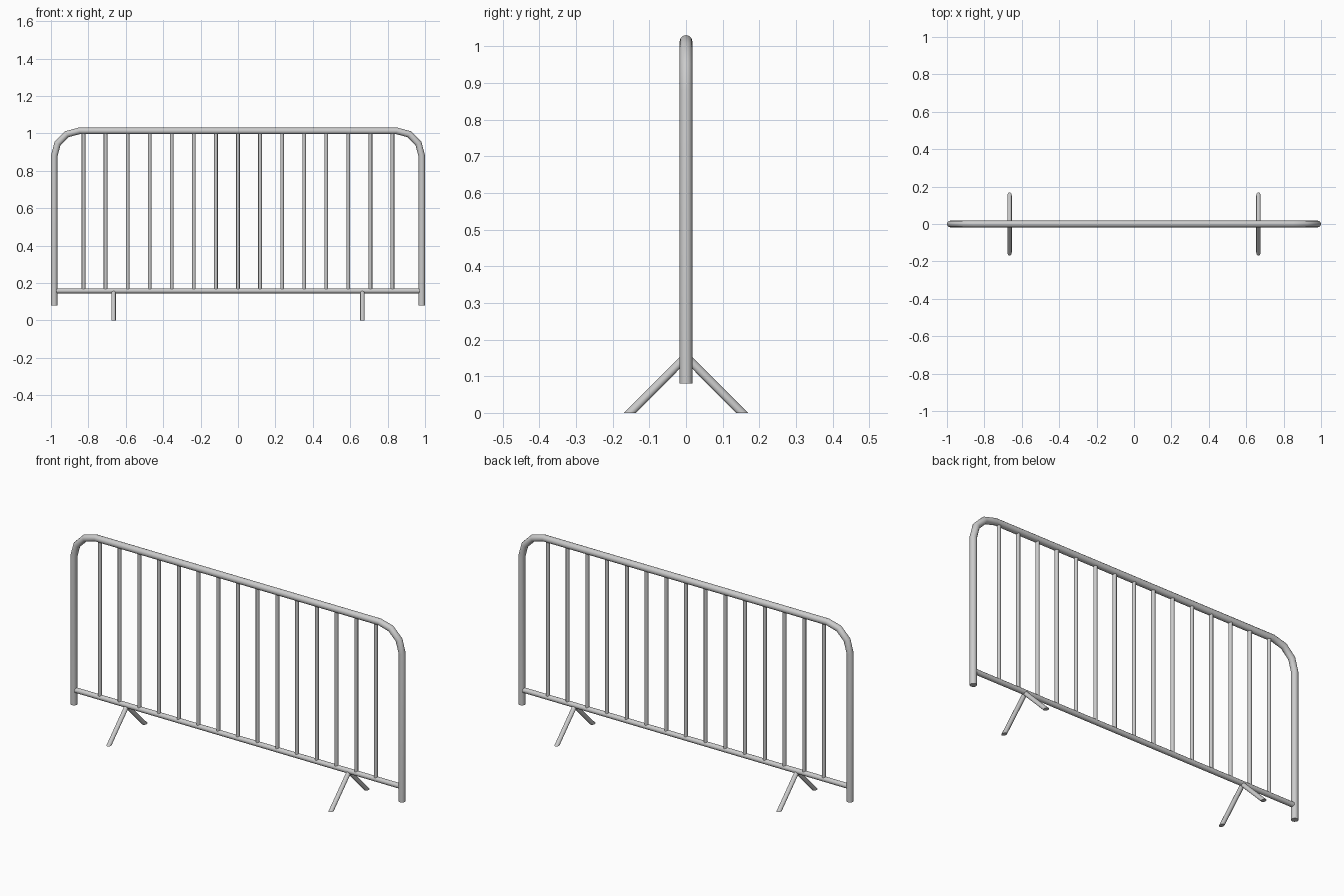
import bpy, bmesh, math
from mathutils import Vector

if "Cube" in bpy.data.objects:
    bpy.data.objects.remove(bpy.data.objects["Cube"])


def tube(name, pts, r, sides=12, start_n=None, end_n=None):
    """Capped, mitred tube along a path; optional end-plane normals."""
    pts = [Vector(p) for p in pts]
    dirs = [(b - a).normalized() for a, b in zip(pts, pts[1:])]
    # reference axis perpendicular to the (planar) path
    ref = Vector((0, 1, 0)) if abs(dirs[0].y) < 0.01 else Vector((1, 0, 0))
    bm = bmesh.new()
    rings = []
    for i, p in enumerate(pts):
        d = dirs[min(i, len(dirs) - 1)]
        n = (dirs[i - 1] + d).normalized() if 0 < i < len(pts) - 1 else d
        if i == 0 and start_n:
            n = Vector(start_n)
        if i == len(pts) - 1 and end_n:
            n = Vector(end_n)
        side = d.cross(ref)
        ring = []
        for k in range(sides):
            a = math.tau * k / sides
            o = ref * (math.cos(a) * r) + side * (math.sin(a) * r)
            o -= d * (o.dot(n) / d.dot(n))
            ring.append(bm.verts.new(p + o))
        rings.append(ring)
    for a, b in zip(rings, rings[1:]):
        for k in range(sides):
            j = (k + 1) % sides
            bm.faces.new((a[k], a[j], b[j], b[k]))
    bm.faces.new(rings[0][::-1])
    bm.faces.new(rings[-1])
    bmesh.ops.recalc_face_normals(bm, faces=bm.faces)
    me = bpy.data.meshes.new(name)
    bm.to_mesh(me)
    bm.free()
    ob = bpy.data.objects.new(name, me)
    bpy.context.collection.objects.link(ob)
    bpy.ops.object.select_all(action='DESELECT')
    ob.select_set(True)
    bpy.context.view_layer.objects.active = ob
    bpy.ops.object.shade_smooth_by_angle(angle=math.radians(35))
    return ob


# Outer frame: two posts and top rail with three-segment bends
R, X, TOP, BEND = 0.0175, 0.9825, 1.0135, 0.134
half = [(X, 0, 0.08)]
for i in range(4):
    a = math.radians(30 * i)
    half.append((X - BEND + BEND * math.cos(a), 0, TOP - BEND + BEND * math.sin(a)))
tube("outer_frame", half + [(-x, y, z) for x, y, z in reversed(half)], R)

# Bottom rail
RAIL_Z = 0.158
tube("bottom_rail", [(-0.975, 0, RAIL_Z), (0.975, 0, RAIL_Z)], 0.0135)

# Upright bars
for i in range(15):
    x = (i - 7) * 0.118
    tube(f"upright_bar_{i + 1}", [(x, 0, RAIL_Z), (x, 0, TOP)], 0.0098)

# Splayed feet, cut level with the floor
for sx in (-1, 1):
    for sy in (-1, 1):
        tube(f"foot_{'left' if sx < 0 else 'right'}_{'front' if sy < 0 else 'back'}",
             [(sx * 0.665, 0, RAIL_Z - 0.004), (sx * 0.665, sy * 0.153, 0)],
             0.0115, start_n=(0, 1, 0), end_n=(0, 0, 1))
